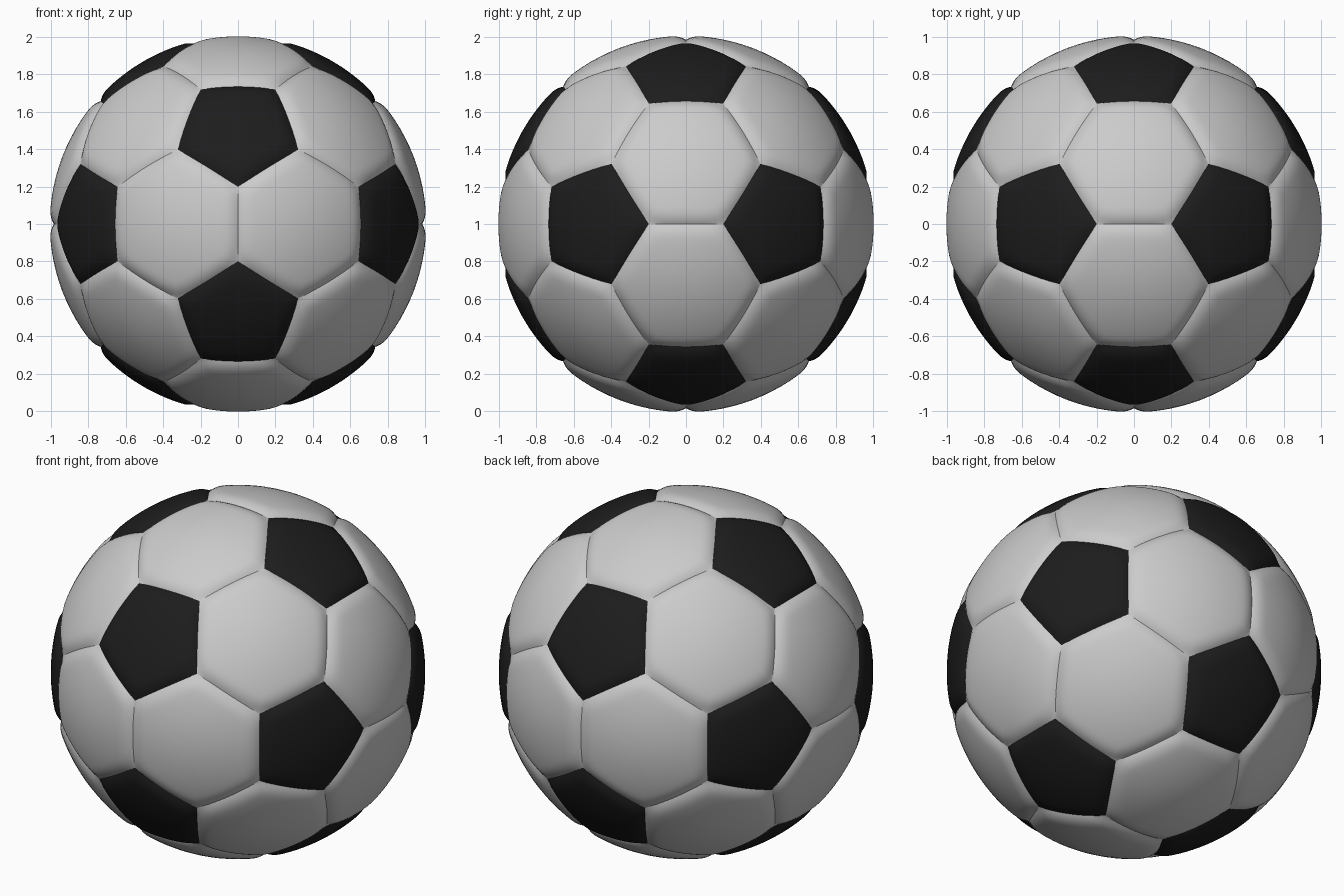
import bpy, math
from mathutils import Vector

if "Cube" in bpy.data.objects:
    bpy.data.objects.remove(bpy.data.objects["Cube"])

PHI = (1 + 5 ** 0.5) / 2
RADIUS, SEAM_DEPTH, SEAM_WIDTH = 1.006, 0.021, 0.085
STEPS = 10                                             # segments per panel side
RINGS = [0.15, 0.3, 0.45, 0.58, 0.68, 0.76, 0.82, 0.87, 0.91, 0.94, 0.965, 0.985, 1.0]

# Icosahedron corners: the centres of the twelve pentagons
ico = []
for a in (-1, 1):
    for b in (-PHI, PHI):
        ico += [Vector((0, b, a)), Vector((a, 0, b)), Vector((b, a, 0))]


def near(p, q):
    return abs((p - q).length - 2) < 0.01


def sort_around(points):
    """Order panel corners counter-clockwise seen from outside."""
    c = sum(points, Vector()).normalized()
    u = (points[0] - c * points[0].dot(c)).normalized()
    w = c.cross(u)
    pts = sorted(points, key=lambda p: math.atan2(p.dot(w), p.dot(u)))
    return c, [p.normalized() for p in pts]


def puff(p, normals):
    """Push a direction out to the padded panel surface, dipping at the seams."""
    g = 1.0
    for n in normals:
        d = min(max(p.dot(n), 0) / SEAM_WIDTH, 1)
        g *= 1 - (1 - d) ** 2.3
    return p * (RADIUS - SEAM_DEPTH * (1 - g))


def add_panel(points, verts, faces):
    c, cor = sort_around(points)
    k = len(cor)
    normals = [cor[i].cross(cor[(i + 1) % k]).normalized() for i in range(k)]
    rim = [cor[i].lerp(cor[(i + 1) % k], s / STEPS).normalized()
           for i in range(k) for s in range(STEPS)]
    base, m = len(verts), len(rim)
    verts.append(puff(c, normals))
    for t in RINGS:
        verts.extend(puff(c.lerp(e, t).normalized(), normals) for e in rim)
    for i in range(m):
        j = (i + 1) % m
        faces.append((base, base + 1 + i, base + 1 + j))
        for r in range(len(RINGS) - 1):
            q = base + 1 + r * m
            faces.append((q + i, q + m + i, q + m + j, q + j))


def make_object(name, panels):
    verts, faces = [], []
    for p in panels:
        add_panel(p, verts, faces)
    mesh = bpy.data.meshes.new(name)
    mesh.from_pydata([v + Vector((0, 0, 1)) for v in verts], [], faces)
    mesh.polygons.foreach_set("use_smooth", [True] * len(mesh.polygons))
    obj = bpy.data.objects.new(name, mesh)
    bpy.context.collection.objects.link(obj)
    return obj


# Pentagons around each icosahedron corner
pentagons = [[(2 * v + u) / 3 for u in ico if near(u, v)] for v in ico]

# Hexagons on each icosahedron face
hexagons = []
for i in range(12):
    for j in range(i):
        for k in range(j):
            tri = (ico[i], ico[j], ico[k])
            if near(tri[0], tri[1]) and near(tri[1], tri[2]) and near(tri[0], tri[2]):
                hexagons.append([(2 * p + q) / 3 for p in tri for q in tri if p is not q])

make_object("light_hexagon_panels", hexagons)
dark = make_object("dark_pentagon_panels", pentagons)

# Dark panel colour
mat = bpy.data.materials.new("dark_panel")
mat.diffuse_color = (0.012, 0.012, 0.012, 1)
mat.use_nodes = True
mat.node_tree.nodes["Principled BSDF"].inputs["Base Color"].default_value = mat.diffuse_color
dark.data.materials.append(mat)
